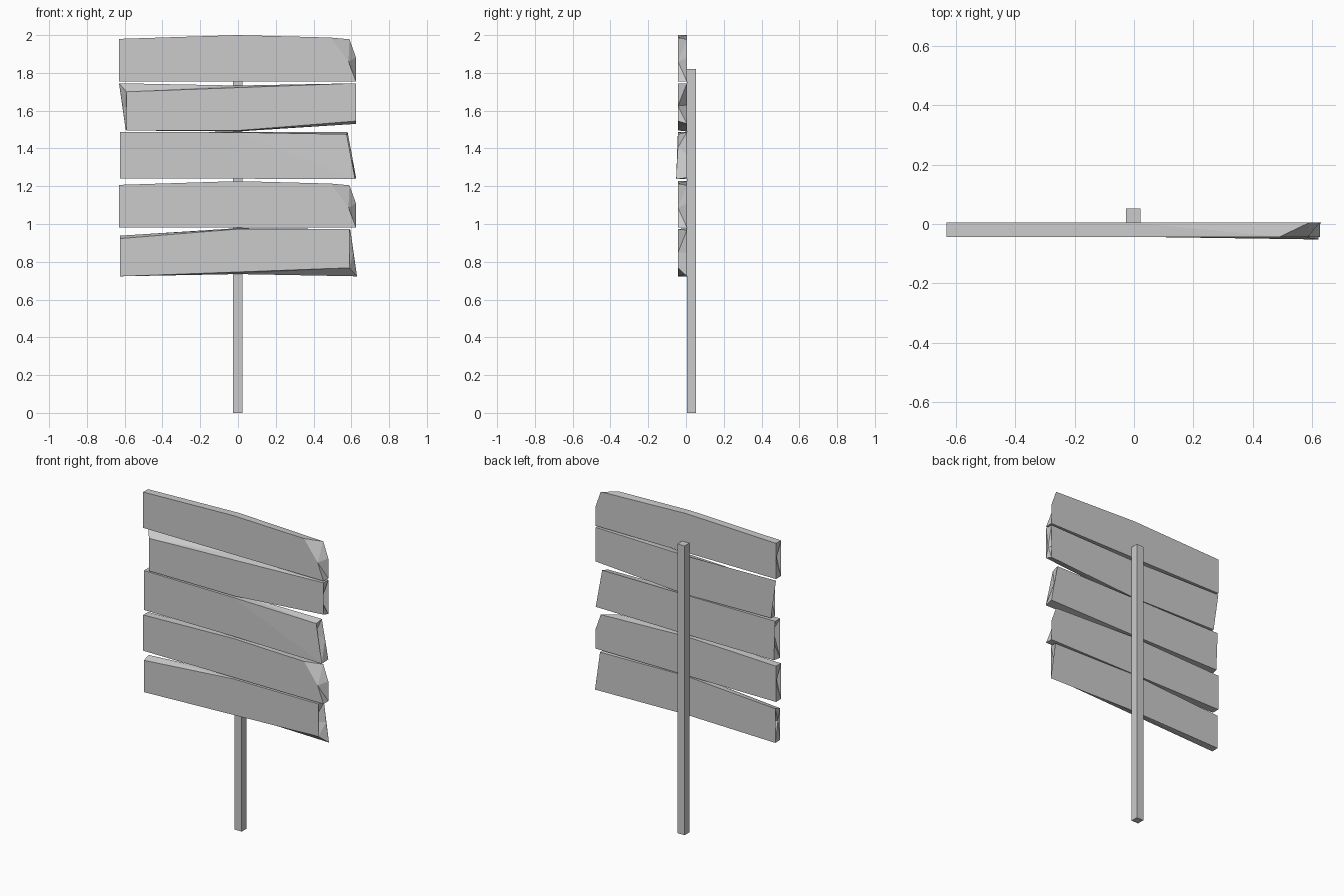
import bpy, bmesh

if "Cube" in bpy.data.objects:
    bpy.data.objects.remove(bpy.data.objects["Cube"])

FRONT, BACK = -0.043, 0.005


def plank(name, front, back, dz=0.0, flip=None, lean=0.0):
    """Board between two 8-point outlines, listed counter-clockwise from the lower left:
    bottom left/mid/right, right middle, top right/mid/left, left middle.
    flip turns the outline half a turn; lean pulls the lower right front corner forward."""
    bm = bmesh.new()
    rings = []
    for pts, y in ((front, FRONT), (back, BACK)):
        ring = []
        for i, (x, z) in enumerate(pts):
            yy = y - lean if (i == 2 and y == FRONT) else y
            if flip is not None:
                x, z = -x, flip - z
            ring.append(bm.verts.new((x, yy, z + dz)))
        rings.append(ring)
    f, b = rings
    # front and back, each split at the middle of the board
    for half in ((0, 1, 5, 6, 7), (1, 2, 3, 4, 5)):
        bm.faces.new([f[i] for i in half])
        bm.faces.new([b[i] for i in reversed(half)])
    # sides
    for i in range(8):
        j = (i + 1) % 8
        bm.faces.new((f[j], f[i], b[i], b[j]))
    bmesh.ops.triangulate(bm, faces=bm.faces[:])
    bmesh.ops.recalc_face_normals(bm, faces=bm.faces[:])
    me = bpy.data.meshes.new(name)
    bm.to_mesh(me)
    bm.free()
    ob = bpy.data.objects.new(name, me)
    bpy.context.collection.objects.link(ob)
    return ob


# Board with a chipped upper right corner (used twice)
chip_f = [(-.63, 1.755), (0, 1.755), (.625, 1.755), (.585, 1.86),
          (.49, 1.987), (0, 2.0), (-.63, 1.98), (-.6, 1.87)]
chip_b = [(-.63, 1.755), (0, 1.755), (.625, 1.755), (.625, 1.88),
          (.59, 1.978), (0, 2.0), (-.63, 1.98), (-.63, 1.87)]
plank("top_plank", chip_f, chip_b)
plank("fourth_plank", chip_f, chip_b, dz=-0.773)

# Tapered board with notched ends (used twice, once turned around)
taper_f = [(-.59, 1.495), (0, 1.495), (.625, 1.545), (.61, 1.625),
           (.625, 1.745), (0, 1.722), (-.59, 1.70), (-.555, 1.62)]
taper_b = [(-.595, 1.50), (0, 1.49), (.625, 1.53), (.56, 1.63),
           (.625, 1.745), (0, 1.733), (-.63, 1.745), (-.61, 1.62)]
plank("second_plank", taper_f, taper_b)
plank("bottom_plank", taper_f, taper_b, flip=2.468)

# Middle board with a slanted right end
mid_f = [(-.625, 1.24), (0, 1.24), (.62, 1.237), (.563, 1.405),
         (.575, 1.475), (0, 1.485), (-.625, 1.488), (-.575, 1.40)]
mid_b = [(-.615, 1.24), (0, 1.24), (.625, 1.245), (.602, 1.37),
         (.58, 1.487), (0, 1.487), (-.625, 1.488), (-.605, 1.37)]
plank("middle_plank", mid_f, mid_b, lean=0.009)

# Square post behind the boards
bpy.ops.mesh.primitive_cube_add(size=1, location=(-0.002, 0.0285, 0.91))
post = bpy.context.object
post.name = "post"
post.scale = (0.049, 0.047, 1.82)
